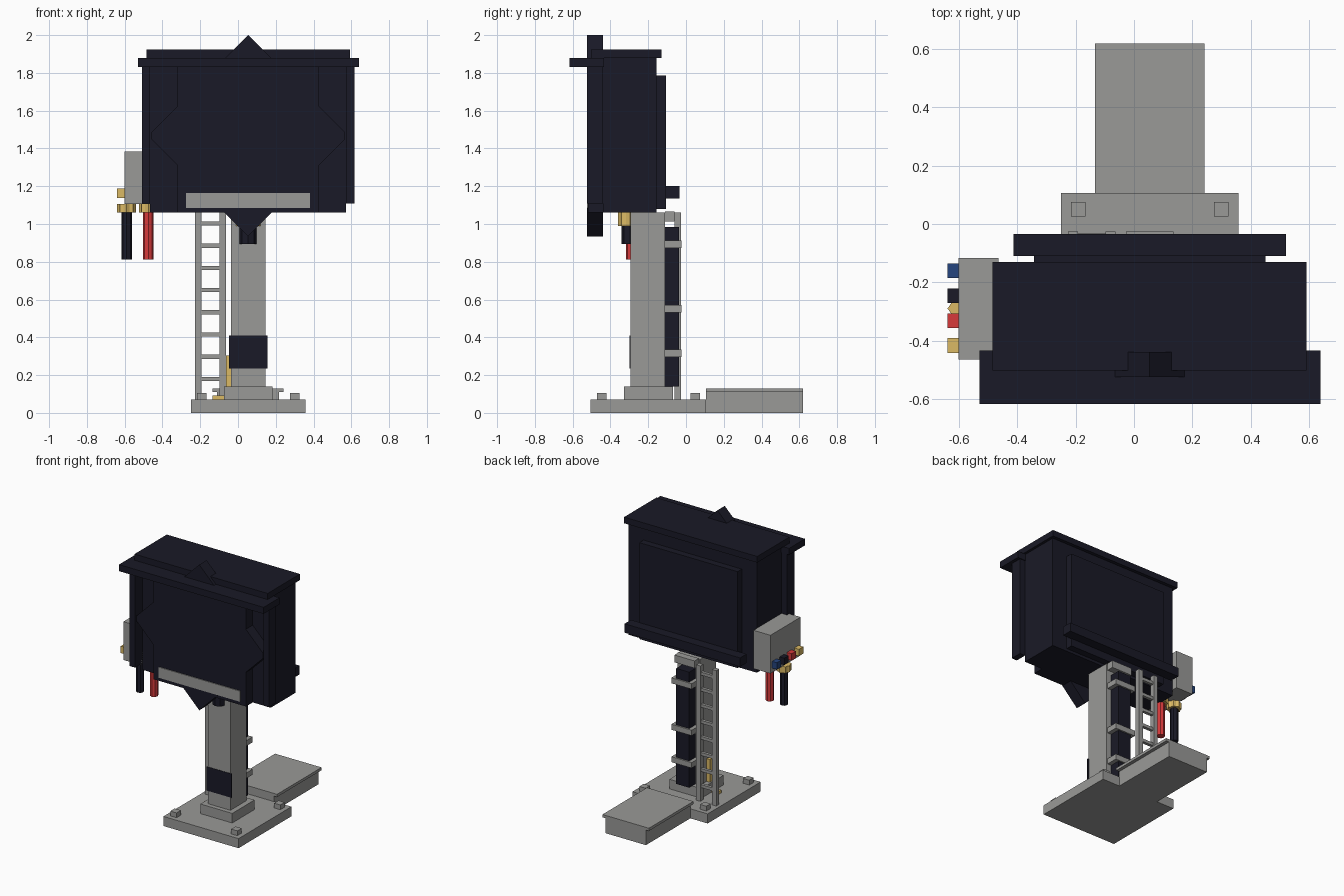
import bpy, bmesh, math

if "Cube" in bpy.data.objects:
    bpy.data.objects.remove(bpy.data.objects["Cube"])


def material(name, rgb):
    m = bpy.data.materials.new(name)
    m.diffuse_color = (*rgb, 1)
    m.use_nodes = True
    m.node_tree.nodes["Principled BSDF"].inputs["Base Color"].default_value = m.diffuse_color
    return m


DARK = material("dark_navy", (0.010, 0.010, 0.020))
GREY = material("grey_metal", (0.32, 0.32, 0.31))
BRASS = material("brass", (0.71, 0.49, 0.13))
RED = material("red", (0.68, 0.042, 0.044))
BLUE = material("blue", (0.018, 0.058, 0.21))


def finish(name, bm, mat):
    bmesh.ops.recalc_face_normals(bm, faces=bm.faces)
    me = bpy.data.meshes.new(name)
    bm.to_mesh(me)
    bm.free()
    me.materials.append(mat)
    ob = bpy.data.objects.new(name, me)
    bpy.context.collection.objects.link(ob)
    return ob


def box(name, mat, x, y, z):
    """Box from (min, max) ranges."""
    bm = bmesh.new()
    bmesh.ops.create_cube(bm, size=1)
    for v in bm.verts:
        for i, r in enumerate((x, y, z)):
            v.co[i] = r[0] if v.co[i] < 0 else r[1]
    return finish(name, bm, mat)


def plate(name, mat, pts, y):
    """Extrude an x-z outline along y."""
    bm = bmesh.new()
    f = bm.faces.new([bm.verts.new((px, y[0], pz)) for px, pz in pts])
    ext = bmesh.ops.extrude_face_region(bm, geom=[f])
    for v in ext["geom"]:
        if isinstance(v, bmesh.types.BMVert):
            v.co.y = y[1]
    return finish(name, bm, mat)


def tube(name, mat, x, y, z, r, sides, notch=1.0):
    """Upright prism; notch < 1 pulls in every second edge to make teeth."""
    bm = bmesh.new()
    ring = []
    for i in range(sides):
        a = 2 * math.pi * i / sides
        rr = r * (notch if i % 2 else 1)
        ring.append(bm.verts.new((x + rr * math.cos(a), y + rr * math.sin(a), z[0])))
    ext = bmesh.ops.extrude_face_region(bm, geom=[bm.faces.new(ring)])
    for v in ext["geom"]:
        if isinstance(v, bmesh.types.BMVert):
            v.co.z = z[1]
    return finish(name, bm, mat)


CX = 0.054            # centre line of the cabinet and post
FRONT = (-0.525, -0.44)

# Base, bolts and rear step
box("base_plate", GREY, (-0.25, 0.358), (-0.505, 0.107), (0, 0.07))
box("post_collar", GREY, (-0.075, 0.183), (-0.328, -0.07), (0.07, 0.14))
for bx in (-0.192, 0.3):
    for by in (-0.447, 0.05):
        box("anchor_bolt", GREY, (bx - 0.025, bx + 0.025),
            (by - 0.025, by + 0.025), (0.07, 0.105))
box("step_block", GREY, (-0.11, 0.217), (0.105, 0.62), (0, 0.11))
box("step_lid", GREY, (-0.134, 0.242), (0.105, 0.62), (0.11, 0.13))

# Post with front band
box("post", GREY, (-0.038, 0.145), (-0.295, -0.11), (0.14, 1.06))
box("post_band", DARK, (-0.047, 0.155), (-0.298, -0.293), (0.235, 0.41))

# Cable duct and its clamps on the back of the post
box("cable_duct", DARK, (0.0, 0.105), (-0.11, -0.036), (0.14, 0.985))
for cz in (0.315, 0.552, 0.892):
    box("duct_clamp", GREY, (-0.028, 0.136), (-0.11, -0.025), (cz - 0.02, cz + 0.02))
box("top_bracket", GREY, (-0.028, 0.136), (-0.11, -0.06), (1.012, 1.065))

# Ladder
for lx in (-0.21, -0.081):
    box("ladder_rail", GREY, (lx - 0.017, lx + 0.017), (-0.06, -0.026), (0.07, 1.06))
for i in range(8):
    rz = 0.18 + 0.1175 * i
    box("ladder_rung", GREY, (-0.2, -0.09), (-0.054, -0.032), (rz - 0.011, rz + 0.011))

# Grounding strap
box("strap_upright", BRASS, (-0.064, -0.038), (-0.215, -0.185), (0.14, 0.305))
box("strap_foot", BRASS, (-0.135, -0.07), (-0.215, -0.185), (0.07, 0.092))

# Cabinet
box("cabinet_body", DARK, (-0.465, 0.573), (-0.44, -0.155), (1.06, 1.88))
box("cabinet_lid", DARK, (-0.485, 0.592), (-0.503, -0.13), (1.88, 1.925))
box("cornice", DARK, (-0.53, 0.64), (-0.618, -0.434), (1.832, 1.88))
box("back_panel", DARK, (-0.343, 0.452), (-0.155, -0.106), (1.08, 1.785))
box("back_rail", DARK, (-0.413, 0.522), (-0.11, -0.035), (1.135, 1.2))

# Pilasters and the raised front panel with pointed flanks
for s in (-1, 1):
    box("pilaster", DARK, sorted((CX + s * 0.519, CX + s * 0.563)), FRONT, (1.108, 1.832))
half = [(0.373, 1.06), (0.373, 1.31), (0.513, 1.45), (0.513, 1.485),
        (0.373, 1.625), (0.373, 1.832)]
plate("front_panel", DARK, [(CX + px, pz) for px, pz in half]
      + [(CX - px, pz) for px, pz in reversed(half)], (-0.519, -0.44))
box("sill_plate", GREY, (-0.275, 0.382), (-0.525, -0.515), (1.085, 1.163))

# Pointed crest and pendant
plate("crest", DARK, [(CX - 0.155, 1.845), (CX + 0.155, 1.845), (CX, 2.0)], FRONT)
plate("pendant", DARK, [(CX - 0.15, 1.085), (CX + 0.15, 1.085), (CX, 0.935)], FRONT)

# Junction box with coloured side connectors
box("junction_box", GREY, (-0.602, -0.465), (-0.465, -0.116), (1.105, 1.385))
for name, mat, cy in (("blue_connector", BLUE, -0.161), ("dark_connector", DARK, -0.247),
                      ("red_connector", RED, -0.332), ("brass_connector", BRASS, -0.417)):
    box(name, mat, (-0.64, -0.602), (cy - 0.025, cy + 0.025), (1.137, 1.187))

# Hanging cables and their toothed glands
for name, mat, gx in (("dark_cable", DARK, -0.59), ("red_cable", RED, -0.475)):
    tube(name, mat, gx, -0.29, (0.813, 1.07), 0.028, 8)
    tube("cable_gland", BRASS, gx, -0.29, (1.06, 1.107), 0.05, 16, 0.84)
tube("centre_cable", DARK, CX, -0.296, (0.895, 1.0), 0.045, 8)
tube("centre_gland", BRASS, CX, -0.296, (0.99, 1.065), 0.065, 16, 0.84)
